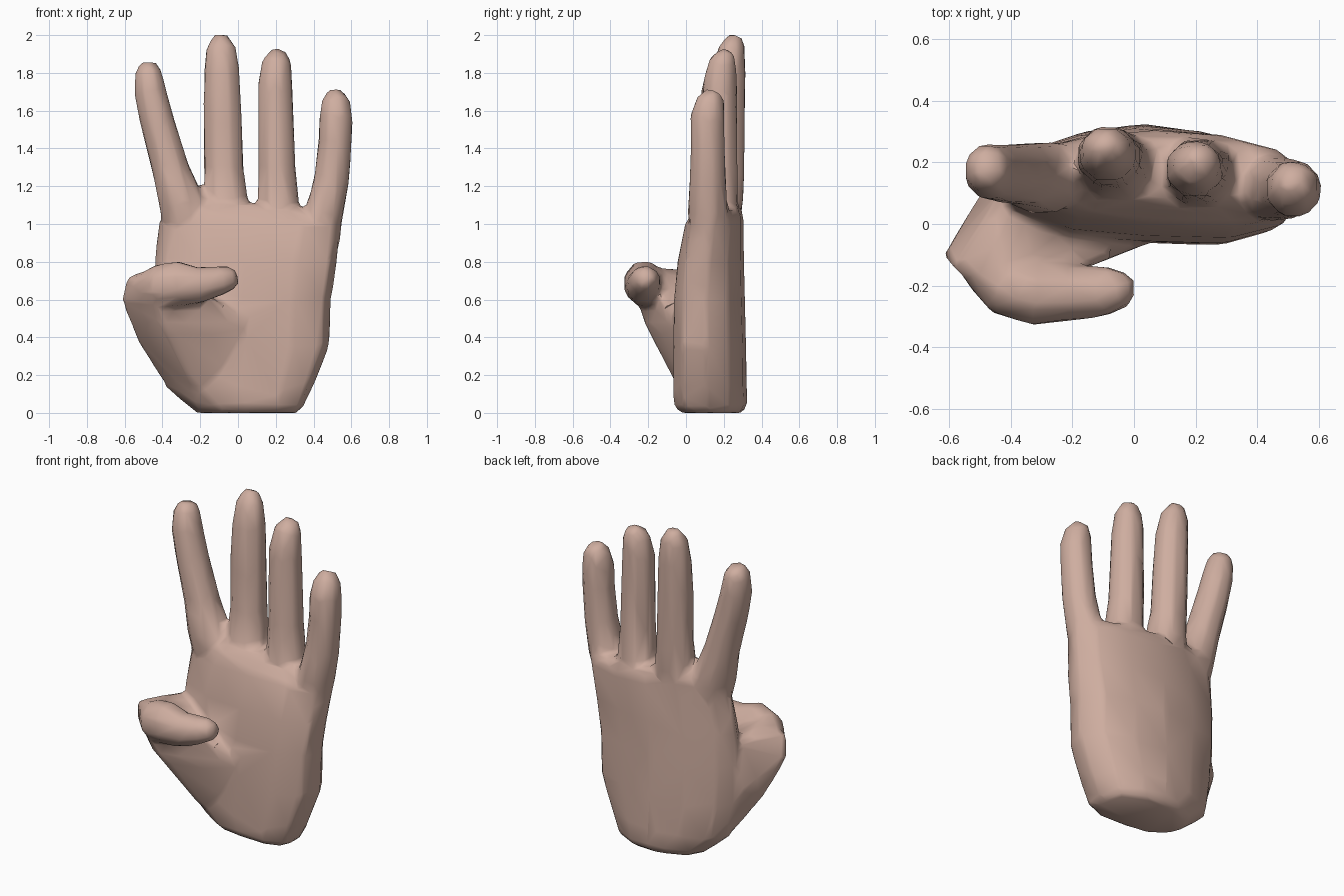
import bpy, bmesh, math
from mathutils import Vector

if "Cube" in bpy.data.objects:
    bpy.data.objects.remove(bpy.data.objects["Cube"])

skin = bpy.data.materials.new("skin")
skin.diffuse_color = (0.62, 0.42, 0.35, 1)
skin.use_nodes = True
skin.node_tree.nodes["Principled BSDF"].inputs["Base Color"].default_value = skin.diffuse_color


def finish(name, bm):
    bmesh.ops.recalc_face_normals(bm, faces=bm.faces[:])
    me = bpy.data.meshes.new(name)
    bm.to_mesh(me)
    bm.free()
    me.materials.append(skin)
    ob = bpy.data.objects.new(name, me)
    bpy.context.collection.objects.link(ob)
    return ob


def loft(name, loops):
    """Skin a closed body through loops of equal point count."""
    bm = bmesh.new()
    rows = [[bm.verts.new(p) for p in loop] for loop in loops]
    n = len(rows[0])
    for a, b in zip(rows, rows[1:]):
        for i in range(n):
            j = (i + 1) % n
            bm.faces.new((a[i], a[j], b[j], b[i]))
    bm.faces.new(rows[0][::-1])
    bm.faces.new(rows[-1])
    return finish(name, bm)


def tube(name, rings, ref, n=8):
    """Rings are (x, y, z, half width along ref, half depth)."""
    cs = [Vector(r[:3]) for r in rings]
    loops = []
    for i, r in enumerate(rings):
        t = (cs[min(i + 1, len(cs) - 1)] - cs[max(i - 1, 0)]).normalized()
        side = (ref - t * ref.dot(t)).normalized()
        up = t.cross(side)
        s = 1 / math.cos(math.pi / n)
        loops.append([cs[i] + side * r[3] * s * math.cos(a) + up * r[4] * s * math.sin(a)
                      for a in (2 * math.pi * (k + 0.5) / n for k in range(n))])
    return loft(name, loops)


# Palm: one arched outline scaled through several heights, top sloping to the little finger
outline = [(0, .55), (.08, .78), (.28, .94), (.5, 1), (.72, .95), (.92, .78), (1, .45),
           (.96, .12), (.78, 0), (.5, .02), (.25, .08), (.06, .27)]
levels = [(0, -.22, .32, -.03, .3), (.04, -.27, .35, -.065, .325), (.14, -.39, .4, -.068, .322),
          (.35, -.43, .485, -.068, .318), (.6, -.45, .495, -.063, .312), (.8, -.45, .525, -.045, .307),
          (1.0, -.425, .555, -.005, .304), (1.06, -.4, .55, .02, .303), (1.11, -.34, .5, .08, .28)]
palm = loft("hand", [[(x0 + (x1 - x0) * u, y0 + (y1 - y0) * v,
                       z - (.08 * (x0 + (x1 - x0) * u) if z > 1 else 0)) for u, v in outline]
                     for z, x0, x1, y0, y1 in levels])

# Fingers
X, Z = Vector((1, 0, 0)), Vector((0, 0, 1))
parts = [
    tube("index_finger", [(-.27, .15, .85, .08, .07), (-.295, .15, 1.1, .12, .115),
                          (-.36, .16, 1.3, .096, .099), (-.43, .165, 1.55, .089, .091),
                          (-.465, .17, 1.7, .084, .088), (-.475, .18, 1.8, .072, .077),
                          (-.475, .195, 1.85, .045, .05)], X),
    tube("middle_finger", [(-.065, .17, .85, .08, .07), (-.065, .195, 1.13, .115, .108),
                           (-.075, .212, 1.3, .103, .096), (-.082, .22, 1.6, .1, .091),
                           (-.085, .228, 1.8, .093, .087), (-.09, .243, 1.93, .079, .07),
                           (-.095, .268, 2.0, .038, .035)], X),
    tube("ring_finger", [(.21, .16, .85, .08, .07), (.215, .165, 1.1, .108, .108),
                         (.205, .175, 1.3, .098, .097), (.2, .178, 1.55, .093, .092),
                         (.197, .18, 1.75, .089, .089), (.205, .195, 1.86, .076, .072),
                         (.22, .225, 1.915, .038, .036)], X),
    tube("little_finger", [(.41, .125, .8, .06, .06), (.455, .115, 1.05, .1, .105),
                           (.498, .115, 1.25, .092, .094), (.515, .115, 1.45, .088, .088),
                           (.518, .113, 1.57, .087, .09), (.518, .13, 1.65, .075, .074),
                           (.51, .158, 1.7, .04, .045)], X),
]

# Thumb mound: wedge from the wrist to the knuckle
bm = bmesh.new()
for p in [(-.37, .12, .12), (-.22, -.04, .12), (-.53, .0, .37), (-.47, .14, .45), (-.42, -.235, .5),
          (-.62, -.1, .6), (-.59, -.14, .72), (-.45, -.25, .6), (-.42, .12, .72), (-.45, -.08, .77),
          (-.36, -.22, .76), (-.14, -.125, .42), (.1, -.045, .45), (-.24, -.08, .68), (-.2, .1, .3),
          (-.3, .1, .7), (-.05, -.03, .2)]:
    bm.verts.new(p)
res = bmesh.ops.convex_hull(bm, input=bm.verts[:])
bmesh.ops.delete(bm, geom=list({v for v in res["geom_interior"] + res["geom_unused"]
                                if isinstance(v, bmesh.types.BMVert)}), context='VERTS')
parts.append(finish("thumb_mound", bm))

# Thumb end, folded across the palm
parts.append(tube("thumb_end", [(-.5, -.13, .65, .085, .075), (-.41, -.2, .67, .115, .1),
                                (-.32, -.225, .685, .118, .103), (-.21, -.225, .675, .096, .089),
                                (-.1, -.218, .7, .077, .082), (-.04, -.215, .715, .064, .064),
                                (-.005, -.22, .725, .038, .04)], Z))

# Merge everything into one skin, soften the joins, then reduce to a light mesh
bpy.context.view_layer.objects.active = palm
palm.select_set(True)
for part in parts:
    mod = palm.modifiers.new("union", 'BOOLEAN')
    mod.operation, mod.solver, mod.object = 'UNION', 'EXACT', part
    bpy.ops.object.modifier_apply(modifier=mod.name)
    bpy.data.objects.remove(part)
mod = palm.modifiers.new("skin", 'REMESH')
mod.mode, mod.voxel_size = 'VOXEL', 0.018
mod = palm.modifiers.new("soften", 'SMOOTH')
mod.factor, mod.iterations = 0.5, 8
mod = palm.modifiers.new("lighten", 'DECIMATE')
mod.ratio = 0.04
for mod in list(palm.modifiers):
    bpy.ops.object.modifier_apply(modifier=mod.name)
bpy.ops.object.shade_smooth_by_angle(angle=math.radians(60))
